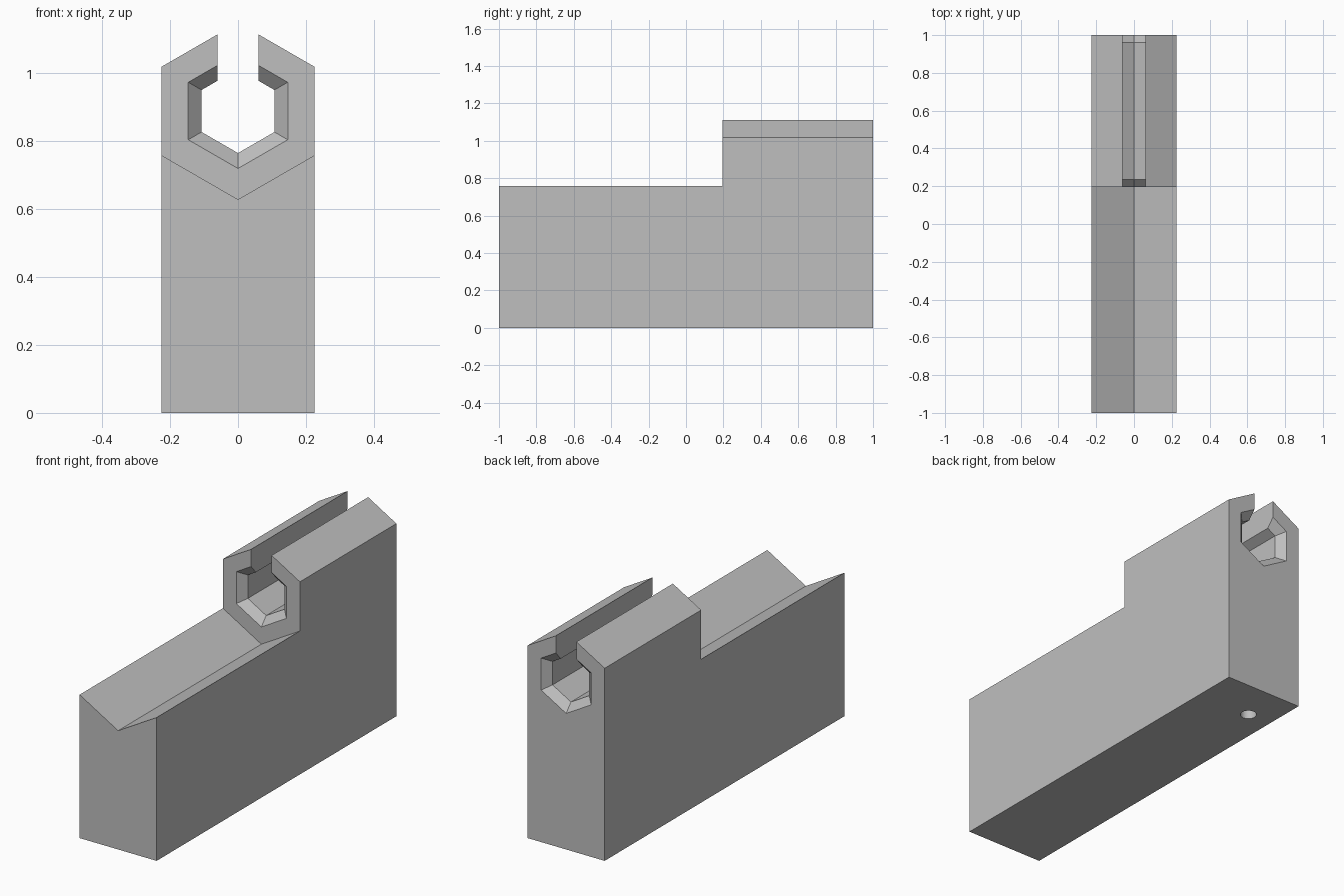
import bpy
import bmesh
from math import sin, cos, pi, sqrt

default = bpy.data.objects.get("Cube")
if default:
    bpy.data.objects.remove(default, do_unlink=True)

HALF_W = 0.225        # half width of the block
AXIS_Z = 0.887        # height of the hexagonal bore axis
STEP_Y = 0.195        # where the raised rear begins
SLOPE = 1 / sqrt(3)   # rise of the hexagon's slanted sides

grey = bpy.data.materials.new("plain_grey")
grey.use_nodes = True
grey.diffuse_color = (0.52, 0.52, 0.52, 1)
grey.node_tree.nodes["Principled BSDF"].inputs["Base Color"].default_value = grey.diffuse_color


def loft(name, rings):
    """Solid skinned through a list of equal-length rings, capped at both ends."""
    bm = bmesh.new()
    loops = [[bm.verts.new(p) for p in ring] for ring in rings]
    n = len(loops[0])
    for a, b in zip(loops, loops[1:]):
        for i in range(n):
            j = (i + 1) % n
            bm.faces.new((a[i], a[j], b[j], b[i]))
    bm.faces.new(loops[0])
    bm.faces.new(loops[-1])
    bmesh.ops.recalc_face_normals(bm, faces=bm.faces)
    mesh = bpy.data.meshes.new(name)
    bm.to_mesh(mesh)
    bm.free()
    mesh.materials.append(grey)
    obj = bpy.data.objects.new(name, mesh)
    bpy.context.collection.objects.link(obj)
    return obj


def prism(name, profile, y0, y1):
    return loft(name, [[(x, y, z) for x, z in profile] for y in (y0, y1)])


def hexagon(apothem, y):
    r = apothem * 2 * SLOPE
    return [(r * sin(i * pi / 3), y, AXIS_Z + r * cos(i * pi / 3)) for i in range(6)]


def circle(r, x, y, z, n=32):
    return [(x + r * cos(2 * pi * i / n), y + r * sin(2 * pi * i / n), z) for i in range(n)]


# Block with a roof-shaped top
eave = AXIS_Z + HALF_W * SLOPE
block = prism("slotted_block", [(-HALF_W, 0), (HALF_W, 0), (HALF_W, eave),
                                (0, AXIS_Z + 2 * HALF_W * SLOPE), (-HALF_W, eave)], -1, 1)

# V-shaped trough over the low front part
valley = AXIS_Z - 2 * HALF_W * SLOPE
wide = HALF_W + 0.1
trough = prism("trough_cutter", [(0, valley), (wide, valley + wide * SLOPE), (wide, 1.4),
                                 (-wide, 1.4), (-wide, valley + wide * SLOPE)], -1.1, STEP_Y)

# Hexagonal bore, flared at both mouths
bore = loft("bore_cutter", [hexagon(0.156, STEP_Y - 0.01), hexagon(0.107, STEP_Y + 0.04),
                            hexagon(0.107, 0.96), hexagon(0.156, 1.01)])

# Open slot above the bore
slot = prism("slot_cutter", [(-0.06, 0.9), (0.06, 0.9), (0.06, 1.4), (-0.06, 1.4)], 0.1, 1.1)

# Blind round hole in the underside
hole = loft("hole_cutter", [circle(0.04, -0.088, 0.777, z) for z in (-0.05, 0.2)])

bpy.context.view_layer.objects.active = block
for cutter in (trough, bore, slot, hole):
    cutter.hide_render = True
    mod = block.modifiers.new(cutter.name, "BOOLEAN")
    mod.operation = "DIFFERENCE"
    mod.solver = "EXACT"
    mod.object = cutter
    bpy.ops.object.modifier_apply(modifier=mod.name)
    bpy.data.objects.remove(cutter, do_unlink=True)

# Smooth only the round hole wall
bpy.ops.object.select_all(action="DESELECT")
block.select_set(True)
bpy.ops.object.shade_smooth_by_angle(angle=pi / 9)
